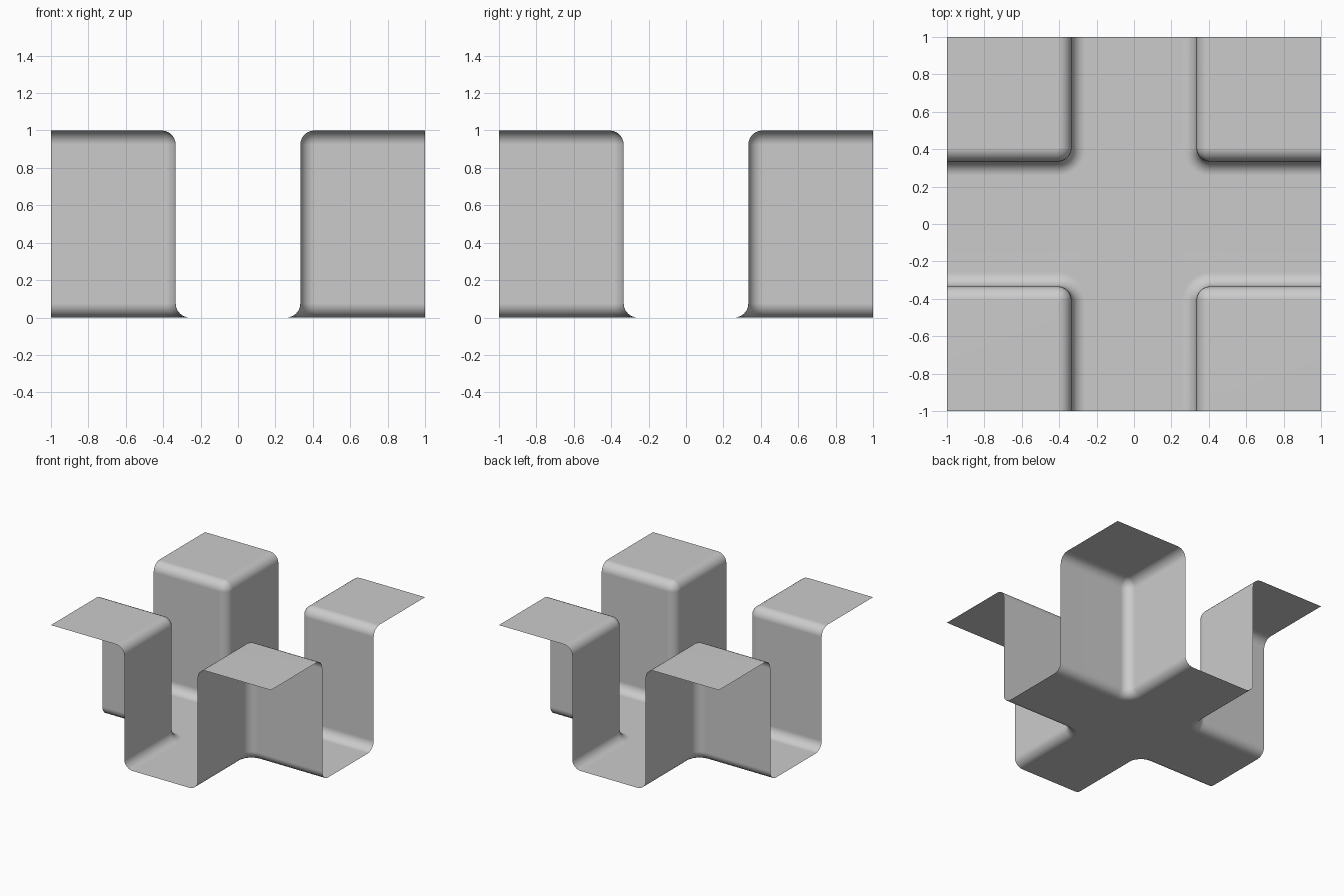
import bpy, bmesh
from math import sin, cos, pi

if "Cube" in bpy.data.objects:
    bpy.data.objects.remove(bpy.data.objects["Cube"])

A = 1 / 3      # wall position
R = 0.075      # fillet radius
N = 6          # fillet segments
C = A + R      # centre of the vertical corner arc

# Wall profile (offset from wall, height): top fillet, wall, bottom fillet
arc = [pi / 2 * i / N for i in range(N + 1)]
profile = [(-R + R * sin(t), 1 - R + R * cos(t)) for t in arc]
profile += [(R - R * cos(t), R - R * sin(t)) for t in arc]

bm = bmesh.new()


def ring(d, z):
    """One horizontal line around the tower corner, offset by d."""
    rad = R + d
    pts = [(1, C - rad)]
    pts += [(C - rad * cos(t), C - rad * sin(t)) for t in reversed(arc)]
    pts.append((C - rad, 1))
    return [bm.verts.new((x, y, z)) for x, y in pts]


# Swept wall with rounded edges
rings = [ring(d, z) for d, z in profile]
for a, b in zip(rings, rings[1:]):
    for j in range(len(a) - 1):
        bm.faces.new((a[j], a[j + 1], b[j + 1], b[j]))

# Flat tower top
top = rings[0]
bm.faces.new((bm.verts.new((1, 1, 1)), top[-1], top[1], top[0]))

# Quarter of the cross-shaped floor
start = [bm.verts.new(p) for p in ((0, 0, 0), (1, 0, 0))]
bm.faces.new(start + rings[-1] + [bm.verts.new((0, 1, 0))])

bmesh.ops.remove_doubles(bm, verts=bm.verts, dist=1e-5)
mesh = bpy.data.meshes.new("crossed_channel_sheet")
bm.to_mesh(mesh)
bm.free()

obj = bpy.data.objects.new("crossed_channel_sheet", mesh)
bpy.context.collection.objects.link(obj)
bpy.context.view_layer.objects.active = obj
obj.select_set(True)
bpy.ops.object.shade_smooth()

# Mirror the quarter to all four corners
mirror = obj.modifiers.new("mirror", 'MIRROR')
mirror.use_axis = (True, True, False)
mirror.use_clip = True
weighted = obj.modifiers.new("weighted_normals", 'WEIGHTED_NORMAL')
weighted.keep_sharp = True
